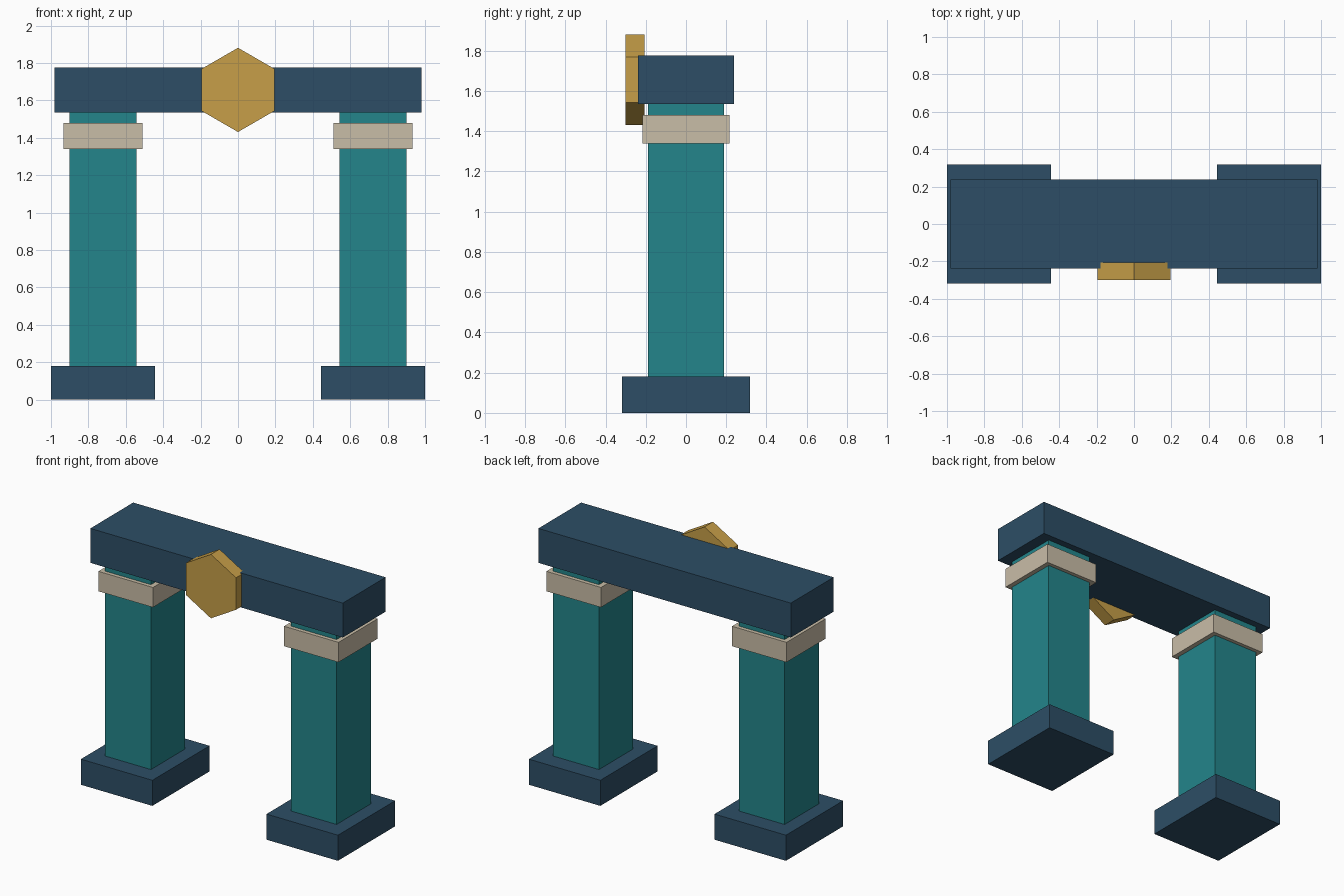
import bpy
import math

cube = bpy.data.objects.get("Cube")
if cube:
    bpy.data.objects.remove(cube, do_unlink=True)


def material(name, rgb):
    mat = bpy.data.materials.new(name)
    mat.use_nodes = True
    color = (*rgb, 1.0)
    mat.diffuse_color = color
    bsdf = next(n for n in mat.node_tree.nodes if n.type == 'BSDF_PRINCIPLED')
    bsdf.inputs["Base Color"].default_value = color
    return mat


navy = material("navy_blue", (0.026, 0.076, 0.133))
teal = material("teal", (0.017, 0.235, 0.258))
sand = material("sand", (0.584, 0.509, 0.386))
gold = material("gold", (0.571, 0.347, 0.065))


def box(name, mat, x, width, depth, bottom, top):
    """Box centred on y = 0, spanning bottom to top in z."""
    bpy.ops.mesh.primitive_cube_add(size=1, location=(x, 0, (bottom + top) / 2))
    obj = bpy.context.object
    obj.name = name
    obj.scale = (width, depth, top - bottom)
    bpy.ops.object.transform_apply(location=False, rotation=False, scale=True)
    obj.data.materials.append(mat)
    return obj


# Two mirrored columns: plinth, shaft and collar
for side, sign in (("left", 1), ("right", -1)):
    x = sign * 0.722
    box(side + "_plinth", navy, x, 0.556, 0.635, 0, 0.18)
    box(side + "_shaft", teal, x, 0.356, 0.38, 0.18, 1.535)
    box(side + "_collar", sand, x, 0.424, 0.434, 1.34, 1.48)

# Beam across the top
box("lintel", navy, 0, 1.964, 0.476, 1.535, 1.777)

# Hexagonal boss on the front of the beam, one corner pointing up
bpy.ops.mesh.primitive_cylinder_add(
    vertices=6, radius=0.225, depth=0.095,
    location=(0, -0.253, 1.656), rotation=(math.pi / 2, 0, 0))
boss = bpy.context.object
boss.name = "hexagon_boss"
bpy.ops.object.transform_apply(location=False, rotation=True, scale=False)
boss.data.materials.append(gold)
